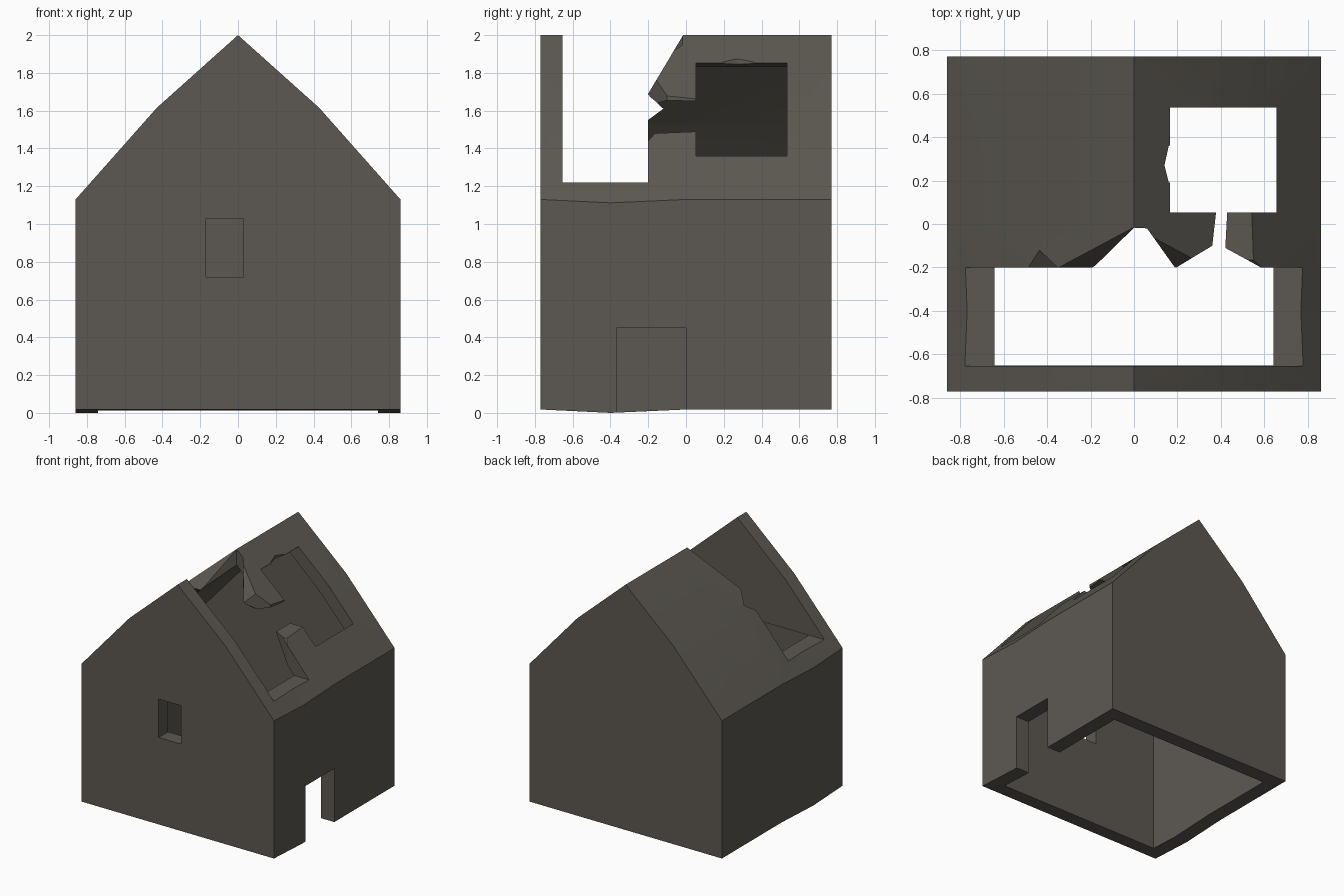
import bpy, bmesh, math

if "Cube" in bpy.data.objects:
    bpy.data.objects.remove(bpy.data.objects["Cube"])

stone = bpy.data.materials.new("weathered_grey_stone")
stone.diffuse_color = (0.108, 0.099, 0.084, 1)
stone.use_nodes = True
stone.node_tree.nodes["Principled BSDF"].inputs["Base Color"].default_value = stone.diffuse_color


def loft(name, rings):
    """Closed solid through a list of equal-length rings of points."""
    bm = bmesh.new()
    loops = [[bm.verts.new(p) for p in ring] for ring in rings]
    n = len(loops[0])
    for a, b in zip(loops, loops[1:]):
        for i in range(n):
            j = (i + 1) % n
            bm.faces.new((a[i], a[j], b[j], b[i]))
    bm.faces.new(loops[0][::-1])
    bm.faces.new(loops[-1])
    bmesh.ops.triangulate(bm, faces=bm.faces)
    if bm.calc_volume(signed=True) < 0:
        bmesh.ops.reverse_faces(bm, faces=bm.faces)
    me = bpy.data.meshes.new(name)
    bm.to_mesh(me)
    bm.free()
    ob = bpy.data.objects.new(name, me)
    bpy.context.collection.objects.link(ob)
    return ob


def prism(name, axis, pts, lo, hi):
    """Extrude a 2D outline along the given axis."""
    def at(p, d):
        return {"x": (d, p[0], p[1]), "y": (p[0], d, p[1]), "z": (p[0], p[1], d)}[axis]
    return loft(name, [[at(p, d) for p in pts] for d in (lo, hi)])


def gable(half, base, eave, bend, ridge):
    """Mirrored house outline in x and z."""
    right = [(half, base), (half, eave), bend]
    return right + [(0, ridge)] + [(-x, z) for x, z in reversed(right)]


def check(me):
    """Signed volume and whether the mesh is watertight."""
    bm = bmesh.new()
    bm.from_mesh(me)
    vol = bm.calc_volume(signed=True)
    closed = all(e.is_manifold for e in bm.edges)
    bm.free()
    return vol, closed


def cut(ob, cutter):
    """Subtract the cutter, keeping the first solver result that is sound."""
    before = check(ob.data)[0]
    cutter.hide_render = True
    usable = None
    for solver, tolerant in (("MANIFOLD", False), ("EXACT", False), ("EXACT", True)):
        m = ob.modifiers.new("cut", "BOOLEAN")
        m.operation, m.object = "DIFFERENCE", cutter
        m.solver = solver
        m.use_hole_tolerant = m.use_self = tolerant
        bpy.context.view_layer.update()
        dg = bpy.context.evaluated_depsgraph_get()
        me = bpy.data.meshes.new_from_object(ob.evaluated_get(dg))
        ob.modifiers.clear()
        vol, closed = check(me)
        inside = max((v.co.z for v in me.vertices), default=9) < 2.01
        if inside and 0 < vol < before - 1e-6:
            usable = usable or me
            if closed:
                usable = me
                break
    if usable:
        ob.data = usable
    bpy.data.objects.remove(cutter)


# outer shell, with the side walls sagging slightly towards the front
sections = [(-0.77, 0), (-0.4, 0.018), (0, 0), (0.77, 0)]
house = loft("ruined_house", [
    [(x, y, z) for x, z in gable(0.86, 0.018 - sag, 1.13 - sag, (0.43, 1.615), 2.0)]
    for y, sag in sections])

# interior room, open underneath
cut(house, prism("room_cutter", "y", gable(0.74, -0.2, 1.11, (0.37, 1.525), 1.87), -0.65, 0.65))
# front window and side doorway
cut(house, prism("window_cutter", "y", [(-0.17, 0.72), (0.03, 0.72), (0.03, 1.03), (-0.17, 1.03)], -0.9, -0.55))
cut(house, prism("door_cutter", "x", [(-0.367, -0.2), (0, -0.2), (0, 0.45), (-0.367, 0.45)], 0.6, 1.0))
# square roof hole, with a small bite in its upper edge
cut(house, prism("roof_hole_cutter", "y", [(0.165, 2.1), (0.165, 1.85), (0.04, 1.83), (0.04, 1.2),
                                           (0.655, 1.19), (0.655, 2.1)], 0.053, 0.535))
cut(house, prism("bite_cutter", "z", [(0.2, 0.19), (0.16, 0.19), (0.14, 0.27), (0.16, 0.36), (0.2, 0.37)], 1.4, 2.15))
# broad collapsed strip across both roof slopes
cut(house, prism("collapse_cutter", "x", [(-0.653, 2.2), (-0.653, 1.22), (-0.2, 1.22),
                                          (-0.2, 1.69), (-0.015, 2.0), (0.105, 2.2)], -1.2, 1.2))
# chipped edge on the left slope
cut(house, prism("left_chip_cutter", "x", [(-0.26, 1.55), (-0.202, 1.55), (-0.12, 1.61),
                                           (-0.202, 1.687), (-0.26, 1.687)], -1.0, -0.15))
# gap in the right slope linking both holes
cut(house, prism("gap_cutter", "x", [(-0.26, 1.44), (-0.2, 1.44), (-0.165, 1.48), (0.07, 1.49),
                                     (0.07, 1.65), (-0.1, 1.655), (-0.15, 1.64),
                                     (-0.205, 1.685), (-0.26, 1.685)], 0.12, 1.0))
# jagged break as seen from above
cut(house, prism("jagged_cutter", "z", [(-0.19, -0.203), (0, -0.017), (0.06, -0.02), (0.19, -0.203),
                                        (0.36, -0.1), (0.38, 0.075), (0.43, 0.075), (0.42, -0.11),
                                        (0.59, -0.203), (0.59, -0.3), (-0.19, -0.3)], 1.26, 2.25))

# one stone colour, with the gentle roof bend shaded smooth
me = house.data
me.materials.clear()
me.materials.append(stone)
for p in me.polygons:
    p.material_index = 0
    p.use_smooth = True
me.set_sharp_from_angle(angle=math.radians(20))
